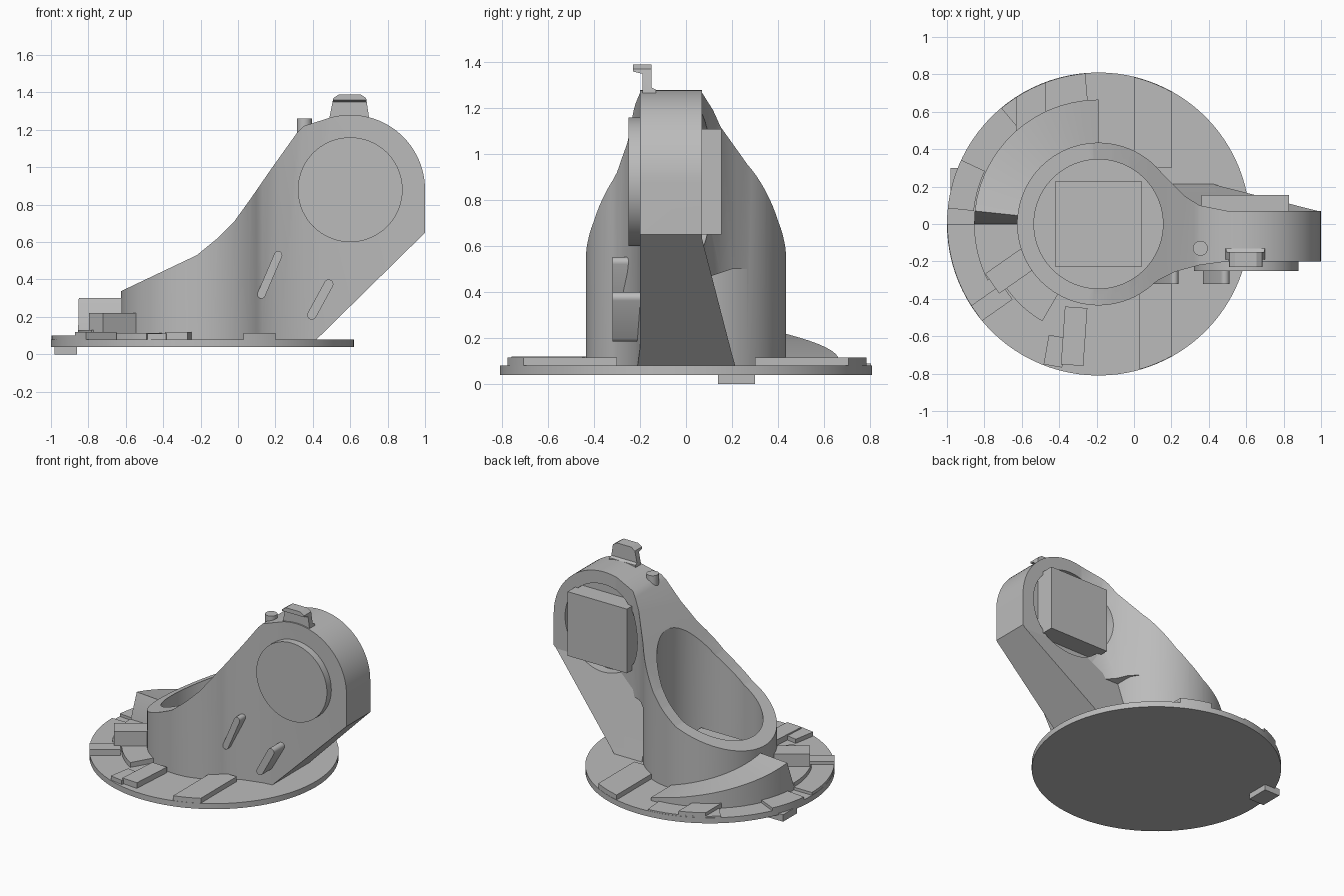
import bpy, bmesh
from math import sin, cos, radians, atan2, pi
from mathutils import Matrix, Vector

if "Cube" in bpy.data.objects:
    bpy.data.objects.remove(bpy.data.objects["Cube"], do_unlink=True)

grey = bpy.data.materials.new("plain_grey")
grey.use_nodes = True
grey.diffuse_color = (0.5, 0.5, 0.5, 1)
grey.node_tree.nodes["Principled BSDF"].inputs["Base Color"].default_value = (0.5, 0.5, 0.5, 1)

CX = -0.19  # shared centre of the disc and cup


def finish(name, bm):
    bmesh.ops.recalc_face_normals(bm, faces=bm.faces)
    mesh = bpy.data.meshes.new(name)
    bm.to_mesh(mesh)
    bm.free()
    mesh.materials.append(grey)
    obj = bpy.data.objects.new(name, mesh)
    bpy.context.collection.objects.link(obj)
    return obj


def prism(name, pts, axis, a, b):
    """Extrude a 2D outline along one axis from a to b."""
    place = {"x": lambda p, t: (t, p[0], p[1]),
             "y": lambda p, t: (p[0], t, p[1]),
             "z": lambda p, t: (p[0], p[1], t)}[axis]
    bm = bmesh.new()
    face = bm.faces.new([bm.verts.new(place(p, a)) for p in pts])
    top = bmesh.ops.extrude_face_region(bm, geom=[face])["geom"]
    move = Vector(place((0, 0), b - a))
    bmesh.ops.translate(bm, vec=move, verts=[v for v in top if isinstance(v, bmesh.types.BMVert)])
    return finish(name, bm)


def arc(cx, cy, r, a0, a1, n):
    return [(cx + r * cos(radians(a0 + (a1 - a0) * i / n)),
             cy + r * sin(radians(a0 + (a1 - a0) * i / n))) for i in range(n + 1)]


def disc(name, cx, cy, r, axis, a, b, n=72):
    return prism(name, arc(cx, cy, r, 0, 360, n)[:-1], axis, a, b)


def box(name, centre, size, turn=0):
    bm = bmesh.new()
    bmesh.ops.create_cube(bm, size=1, matrix=Matrix.Translation(centre)
                          @ Matrix.Rotation(radians(turn), 4, "Z") @ Matrix.Diagonal((*size, 1)))
    return finish(name, bm)


def sector(name, r0, r1, steps, low=0.06):
    """Ring sector around the cup; steps are (angle, top height) pairs."""
    bm = bmesh.new()
    rows = []
    for angle, top in steps:
        c, s = cos(radians(angle)), sin(radians(angle))
        rows.append([bm.verts.new((CX + r * c, r * s, z))
                     for r, z in ((r0, low), (r1, low), (r1, top), (r0, top))])
    for p, q in zip(rows, rows[1:]):
        for i in range(4):
            j = (i + 1) % 4
            bm.faces.new((p[i], p[j], q[j], q[i]))
    bm.faces.new(rows[0])
    bm.faces.new(rows[-1][::-1])
    return finish(name, bm)


def level(a0, a1, top, n=12):
    return [(a0 + (a1 - a0) * i / n, top) for i in range(n + 1)]


def combine(obj, other, operation):
    mod = obj.modifiers.new(operation, "BOOLEAN")
    mod.operation, mod.object, mod.solver = operation, other, "EXACT"
    bpy.context.view_layer.objects.active = obj
    bpy.ops.object.modifier_apply(modifier=mod.name)
    bpy.data.objects.remove(other, do_unlink=True)


def capsule(name, p, q, r, y0, y1):
    a = atan2(q[1] - p[1], q[0] - p[0]) * 180 / pi
    return prism(name, arc(*q, r, a - 90, a + 90, 8) + arc(*p, r, a + 90, a + 270, 8), "y", y0, y1)


# Side silhouette shared by the arm and its gusset
head = (0.6, 0.88)


def side_profile():
    pts = [(-0.7, 0.06), (0.4, 0.06), (1.0, 0.65)] + arc(*head, 0.4, 0, 110, 28)
    pts += [(0.35, 1.22), (0.32, 1.19), (0.17, 0.98), (0.07, 0.835), (-0.02, 0.71),
            (-0.11, 0.62), (-0.22, 0.53), (-0.62, 0.34), (-0.7, 0.3)]
    return prism("side_profile", pts, "y", -1, 1)


# Arm, flaring into the cup, with a pocket low on its back
plan = [(-0.05, -0.41), (0.05, -0.36), (0.13, -0.3), (0.22, -0.255), (0.35, -0.22), (0.5, -0.2),
        (1.0, -0.2), (1.0, 0.07), (0.5, 0.07), (0.35, 0.1), (0.27, 0.15), (0.2, 0.22),
        (0.1, 0.32), (-0.05, 0.41)]
body = prism("cup_and_arm", plan, "z", 0.05, 1.5)
combine(body, prism("pocket", [(0.02, 0), (0.5, 0), (0.5, 0.5), (0.2, 0.5), (0.02, 0.44)],
                    "x", 0.15, 1.1), "DIFFERENCE")
combine(body, disc("cup", CX, 0, 0.435, "z", 0.055, 1.5, 96), "UNION")
combine(body, side_profile(), "INTERSECT")
combine(body, disc("cavity", CX, 0, 0.345, "z", 0.11, 2, 96), "DIFFERENCE")
combine(body, disc("recess", *head, 0.31, "y", 0.02, 0.5), "DIFFERENCE")

# Gusset thickening the arm towards the base
gusset = prism("arm_gusset", [(-0.1, 0.06), (0.22, 0.06), (0.2, 0.13), (0.13, 0.4), (0.065, 0.65),
                              (-0.1, 0.65)], "x", 0.2, 1.1)
combine(gusset, side_profile(), "INTERSECT")
combine(gusset, disc("gusset_recess", *head, 0.31, "y", 0.02, 0.5), "DIFFERENCE")

# Motors
disc("front_cap", *head, 0.28, "y", -0.25, -0.15)
box("head_motor", (0.595, 0.08, 0.88), (0.47, 0.15, 0.46))
box("cup_motor", (CX, 0, 0.14), (0.46, 0.46, 0.12))

# Front pegs, top pin and clip
capsule("upper_peg", (0.125, 0.32), (0.215, 0.53), 0.022, -0.32, -0.22)
capsule("lower_peg", (0.395, 0.21), (0.485, 0.375), 0.025, -0.32, -0.17)
disc("top_pin", 0.355, -0.13, 0.04, "z", 1.1, 1.26, 24)
clip = prism("top_clip", [(-0.19, 1.2), (-0.13, 1.2), (-0.13, 1.28), (-0.15, 1.29), (-0.15, 1.39),
                          (-0.23, 1.39), (-0.23, 1.36), (-0.19, 1.35)], "x", 0.4, 0.8)
combine(clip, prism("clip_outline", [(0.49, 1.1), (0.7, 1.1), (0.7, 1.27), (0.685, 1.37),
                                     (0.64, 1.4), (0.555, 1.4), (0.51, 1.37), (0.49, 1.27)],
                    "y", -1, 1), "INTERSECT")

# Base disc with its lower tab
disc("base_disc", CX, 0, 0.81, "z", 0.04, 0.08, 96)
box("lower_tab", (-0.92, 0.22, 0.025), (0.12, 0.16, 0.05))

# Raised strips across the base, trimmed to the disc
for name, x0, x1, y0, y1 in (("front_strip", 0.03, 0.2, -0.9, -0.3), ("back_strip", 0.0, 0.2, 0.3, 0.9),
                             ("back_left_strip", -0.63, -0.47, 0.3, 0.9)):
    strip = box(name, ((x0 + x1) / 2, (y0 + y1) / 2, 0.085), (x1 - x0, y1 - y0, 0.06))
    combine(strip, disc("trim", CX, 0, 0.808, "z", 0, 1, 96), "INTERSECT")

# Curved ramp rising around the cup, and the steps beside it
ramp = [(180, 0.11), (174, 0.3)] + [(174 - 6 * i, 0.3 - 0.014 * i) for i in range(1, 15)]
sector("curved_ramp", 0.42, 0.665, ramp)
sector("ramp_skirt", 0.6, 0.808, level(130, 95, 0.09))
sector("edge_plate", 0.67, 0.81, level(155, 174, 0.1), 0.05)
sector("side_step", 0.42, 0.665, level(180, 207, 0.13))
sector("side_plate", 0.6, 0.808, level(180, 213, 0.1))
sector("front_step", 0.42, 0.6, level(213, 240, 0.115))

# Small blocks on the front left of the base
box("upper_block", (-0.66, -0.25, 0.14), (0.24, 0.13, 0.16), 35)
box("outer_block", (-0.76, -0.42, 0.095), (0.2, 0.1, 0.05), 35)
box("front_block", (-0.32, -0.6, 0.095), (0.12, 0.31, 0.05), -4)
box("front_block_wing", (-0.42, -0.68, 0.09), (0.1, 0.16, 0.04), -10)

for obj in bpy.context.scene.objects:
    obj.select_set(obj.type == "MESH")
bpy.context.view_layer.objects.active = body
bpy.ops.object.shade_smooth_by_angle(angle=radians(30))
